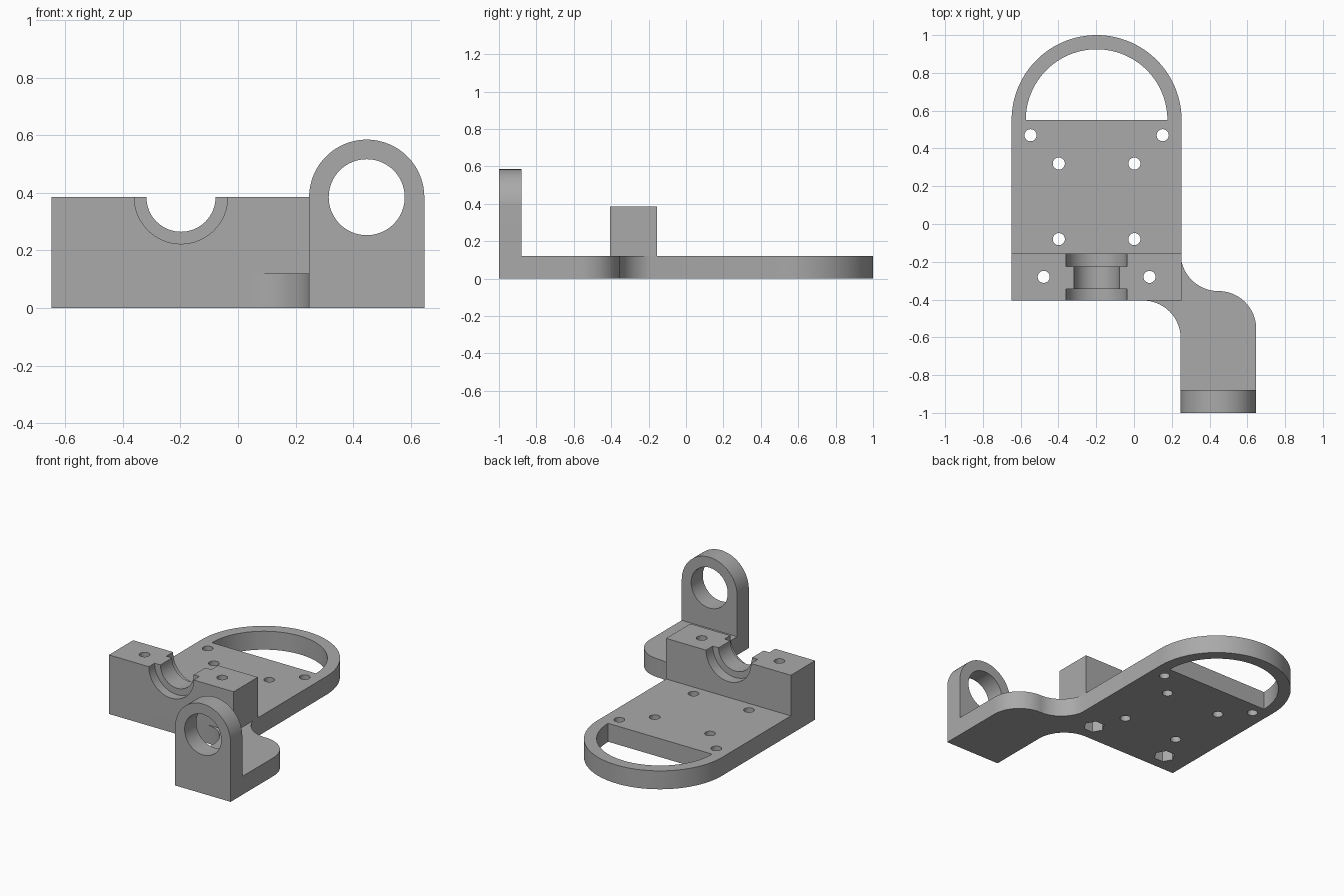
import bpy, bmesh, math
from mathutils import Vector, Matrix

cube = bpy.data.objects.get("Cube")
if cube:
    bpy.data.objects.remove(cube, do_unlink=True)

grey = bpy.data.materials.new("machined_grey")
grey.use_nodes = True
colour = (0.4, 0.4, 0.4, 1)
grey.diffuse_color = colour
grey.node_tree.nodes["Principled BSDF"].inputs["Base Color"].default_value = colour

PLATE_X, ARM_X = -0.198, 0.447
THICK, BORE_Z = 0.12, 0.385
FRONT, BACK = -0.405, -0.155


def arc(cx, cy, r, start, end, steps=24):
    angles = [math.radians(start + (end - start) * i / steps) for i in range(steps + 1)]
    return [(cx + r * math.cos(a), cy + r * math.sin(a)) for a in angles]


def prism(name, outline, low, high, along="z"):
    """Extrude a 2D outline along z, or an x-z outline along y."""
    bm = bmesh.new()
    if along == "z":
        place = lambda p: Vector((p[0], p[1], low))
        step = Vector((0, 0, high - low))
    else:
        place = lambda p: Vector((p[0], low, p[1]))
        step = Vector((0, high - low, 0))
    face = bm.faces.new([bm.verts.new(place(p)) for p in outline])
    grown = bmesh.ops.extrude_face_region(bm, geom=[face])["geom"]
    bmesh.ops.translate(bm, vec=step, verts=[g for g in grown if isinstance(g, bmesh.types.BMVert)])
    bmesh.ops.recalc_face_normals(bm, faces=bm.faces)
    mesh = bpy.data.meshes.new(name)
    bm.to_mesh(mesh)
    bm.free()
    mesh.materials.append(grey)
    obj = bpy.data.objects.new(name, mesh)
    bpy.context.collection.objects.link(obj)
    return obj


def circle(x, y, r, sides=32):
    return arc(x, y, r, 0, 360, sides)[:-1]


def combine(target, tool, operation):
    mod = target.modifiers.new(operation, 'BOOLEAN')
    mod.operation, mod.solver, mod.object = operation, 'EXACT', tool
    bpy.context.view_layer.objects.active = target
    bpy.ops.object.modifier_apply(modifier=mod.name)
    bpy.data.objects.remove(tool, do_unlink=True)


# Base plate with round end and curved arm
left, right = PLATE_X - 0.45, PLATE_X + 0.45
arm_in, arm_out = ARM_X - 0.2, ARM_X + 0.2
outline = [(left, FRONT)]
outline += arc(arm_in - 0.2, FRONT - 0.2, 0.2, 90, 0)
outline += [(arm_in, -1), (arm_out, -1)]
outline += arc(ARM_X, -0.555, 0.2, 0, 90)
outline += arc(ARM_X, -0.155, 0.2, 270, 193)[1:]
outline += arc(PLATE_X, 0.55, 0.45, 0, 180, 64)
bracket = prism("bracket", outline, 0, THICK)

# Bearing block and upright ring lug
block = [(left, 0), (right, 0), (right, BORE_Z), (left, BORE_Z)]
combine(bracket, prism("bearing_block", block, FRONT, BACK, "y"), 'UNION')
lug = [(arm_in, 0), (arm_out, 0)] + arc(ARM_X, BORE_Z, 0.2, 0, 180, 48)
combine(bracket, prism("ring_lug", lug, -1, -0.88, "y"), 'UNION')

# Half-round window in the round end
cutters = [prism("window_cutter", arc(PLATE_X, 0.55, 0.375, 0, 180, 64), -0.1, 0.3)]

# Lug bore, bearing groove and its wider end seats
cutters.append(prism("lug_bore", circle(ARM_X, BORE_Z, 0.132, 64), -1.1, -0.8, "y"))
for r, y0, y1 in ((0.12, -0.5, 0), (0.162, -0.5, -0.345), (0.162, -0.225, 0)):
    cutters.append(prism("groove_cutter", circle(PLATE_X, BORE_Z, r, 64), y0, y1, "y"))

# Mirrored pairs of screw holes, with hexagonal nut pockets under the block
for offset, y in ((0.35, 0.47), (0.2, 0.32), (0.2, -0.08), (0.28, -0.28)):
    for side in (-1, 1):
        x = PLATE_X + side * offset
        cutters.append(prism("hole_cutter", circle(x, y, 0.032), -0.1, 0.6))
        if y < -0.2:
            cutters.append(prism("nut_pocket", circle(x, y, 0.065, 6), -0.1, 0.1))

for cutter in cutters:
    combine(bracket, cutter, 'DIFFERENCE')

# Smooth curved walls, sharp corners
bpy.ops.object.select_all(action='DESELECT')
bracket.select_set(True)
bpy.context.view_layer.objects.active = bracket
bpy.ops.object.shade_smooth_by_angle(angle=math.radians(30))
